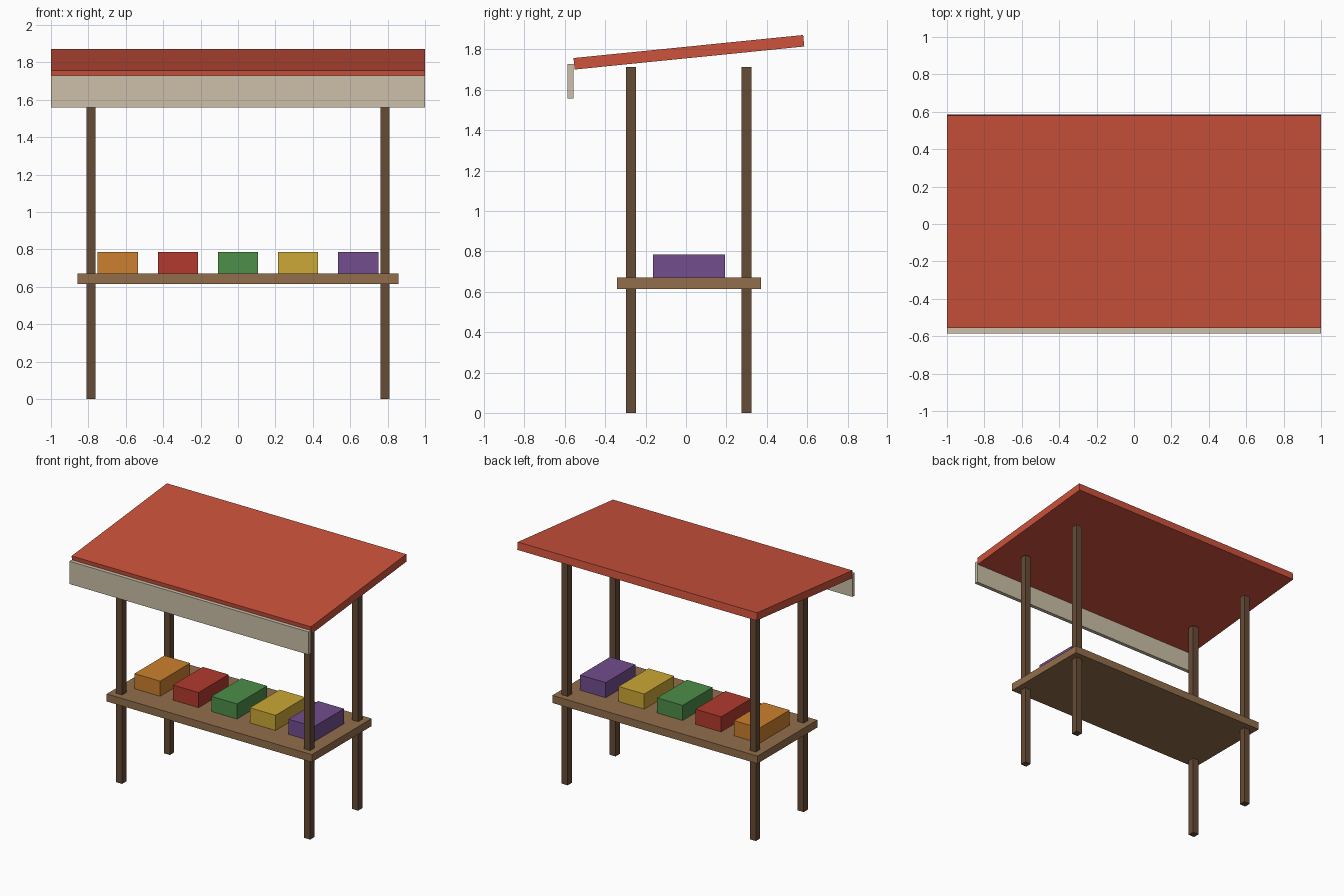
import bpy
import math

if "Cube" in bpy.data.objects:
    bpy.data.objects.remove(bpy.data.objects["Cube"])

Y0 = 0.0143  # depth centre of the stall frame


def linear(c):
    return c / 12.92 if c <= 0.04045 else ((c + 0.055) / 1.055) ** 2.4


def material(name, r, g, b):
    m = bpy.data.materials.new(name)
    m.diffuse_color = (linear(r / 255), linear(g / 255), linear(b / 255), 1)
    m.use_nodes = True
    m.node_tree.nodes["Principled BSDF"].inputs["Base Color"].default_value = m.diffuse_color
    return m


def box(name, centre, size, mat, tilt=0.0):
    bpy.ops.mesh.primitive_cube_add(size=1, location=centre)
    ob = bpy.context.object
    ob.name = name
    ob.scale = size
    ob.rotation_euler.x = tilt
    ob.data.materials.append(mat)
    return ob


post_wood = material("dark post wood", 102, 76, 54)
shelf_wood = material("light shelf wood", 146, 110, 75)
roof_red = material("roof red", 204, 82, 60)
cloth = material("beige cloth", 204, 192, 168)

# Square corner posts
for side, x in (("left", -0.786), ("right", 0.786)):
    for end, y in (("front", -0.2857), ("back", 0.2857)):
        box(f"{end}_{side}_post", (x, Y0 + y, 0.857), (0.05, 0.05, 1.714), post_wood)

# Counter shelf
box("counter", (0, Y0, 0.643), (1.714, 0.714, 0.057), shelf_wood)

# Sloping roof, lower at the front
box("roof", (0, Y0, 1.786), (2.0, 1.143, 0.057), roof_red, tilt=0.1)

# Hanging front valance
box("valance", (0, Y0 - 0.5857, 1.643), (2.0, 0.0286, 0.1714), cloth)

# Row of produce crates
crates = (("orange", 204, 128, 46), ("red", 178, 58, 46), ("green", 77, 142, 74),
          ("yellow", 204, 168, 54), ("purple", 114, 77, 142))
for i, (colour, r, g, b) in enumerate(crates):
    box(f"{colour}_crate", ((i - 2) * 0.3214, Y0 + 0.0, 0.7285),
        (0.2143, 0.357, 0.1143), material(f"crate {colour}", r, g, b))
